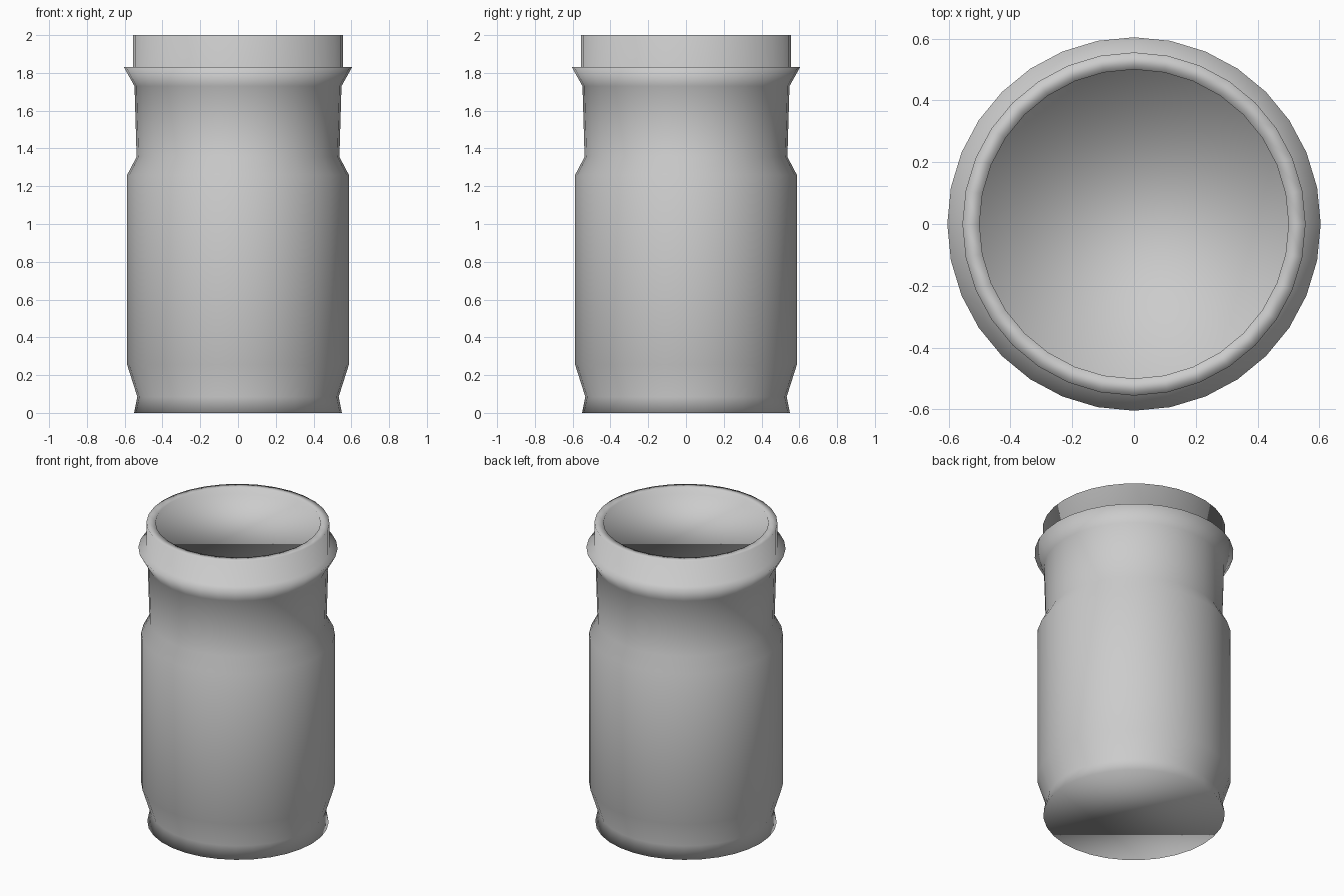
import bpy, bmesh, math

cube = bpy.data.objects.get("Cube")
if cube:
    bpy.data.objects.remove(cube, do_unlink=True)

SIDES = 32

# Plain grey material
grey = bpy.data.materials.new("plain_grey")
grey.use_nodes = True
colour = (0.6, 0.6, 0.6, 1.0)
grey.diffuse_color = colour
grey.node_tree.nodes["Principled BSDF"].inputs["Base Color"].default_value = colour


def lathe(name, profile, material):
    """Turn a (radius, height) profile around z and close both ends flat."""
    bm = bmesh.new()
    rings = []
    for radius, z in profile:
        ring = []
        for i in range(SIDES):
            a = math.tau * i / SIDES
            ring.append(bm.verts.new((radius * math.cos(a), radius * math.sin(a), z)))
        rings.append(ring)
    for low, high in zip(rings, rings[1:]):
        for i in range(SIDES):
            j = (i + 1) % SIDES
            bm.faces.new((low[i], low[j], high[j], high[i]))
    bm.faces.new(rings[0][::-1])
    bm.faces.new(rings[-1])
    for face in bm.faces:
        face.smooth = True
    bmesh.ops.recalc_face_normals(bm, faces=bm.faces)
    mesh = bpy.data.meshes.new(name)
    bm.to_mesh(mesh)
    bm.free()
    mesh.materials.append(material)
    obj = bpy.data.objects.new(name, mesh)
    bpy.context.collection.objects.link(obj)
    return obj


# Jar: foot, belly, neck, flared collar, rim and shallow recessed top
lathe("jar_body", [
    (0.55, 0.0), (0.533, 0.085),
    (0.587, 0.255), (0.587, 1.26),
    (0.537, 1.355), (0.548, 1.73),
    (0.604, 1.83), (0.555, 1.83),
    (0.555, 2.0), (0.5, 2.0), (0.5, 1.96),
], grey)
